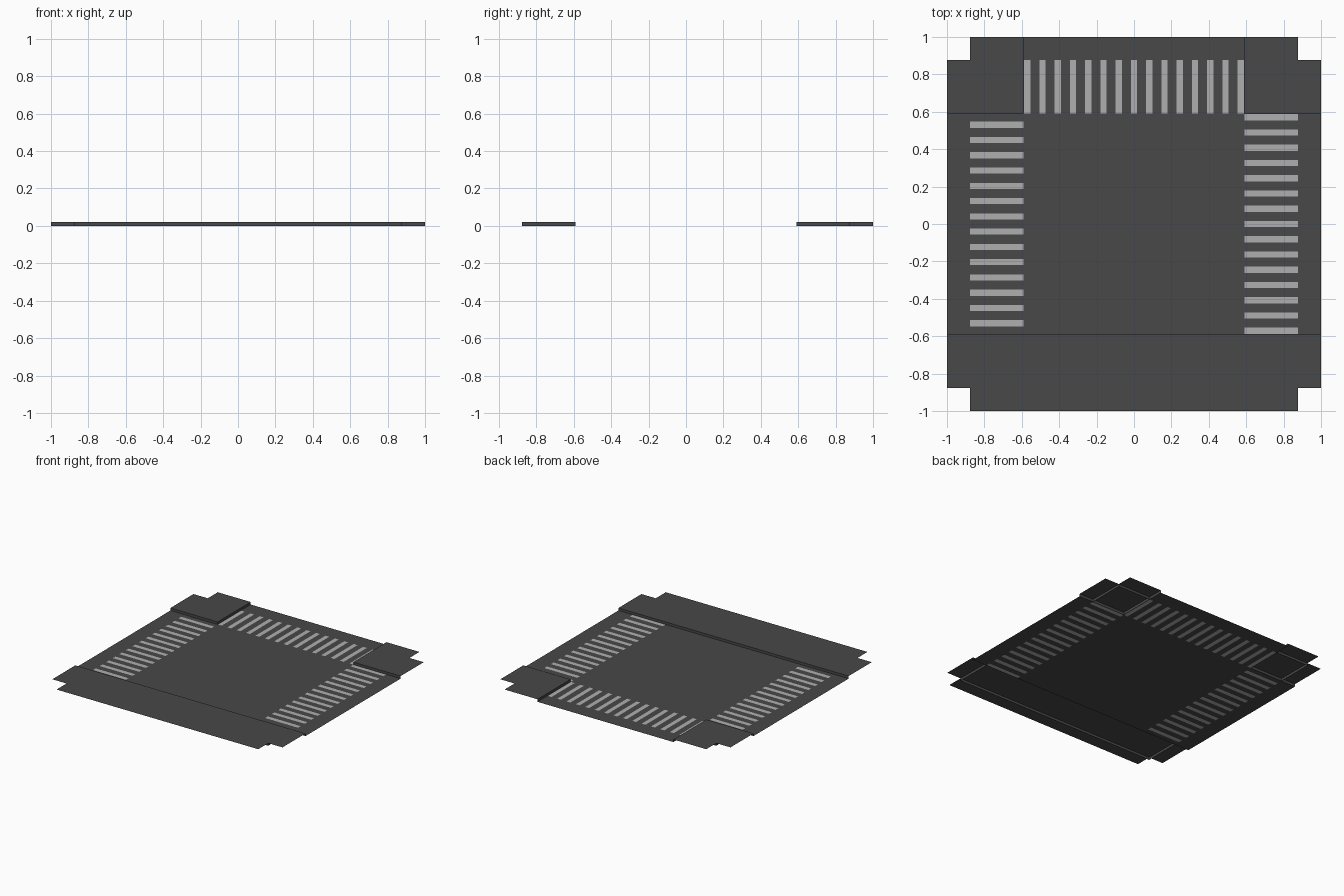
import bpy, bmesh

if "Cube" in bpy.data.objects:
    bpy.data.objects.remove(bpy.data.objects["Cube"])

I, M, O, H = 0.59, 0.876, 1.0, 0.02     # road half width, kerb wall line, outer edge, kerb height


def material(name, v):
    m = bpy.data.materials.new(name)
    m.diffuse_color = (v, v, v, 1)
    m.use_nodes = True
    m.node_tree.nodes["Principled BSDF"].inputs["Base Color"].default_value = m.diffuse_color
    return m


ASPHALT = material("asphalt_grey", 0.065)
PAINT = material("stripe_paint", 0.43)


def make(name, quads, mat):
    bm = bmesh.new()
    for q in quads:
        bm.faces.new([bm.verts.new(p) for p in q])
    bmesh.ops.remove_doubles(bm, verts=bm.verts, dist=1e-5)
    me = bpy.data.meshes.new(name)
    bm.to_mesh(me)
    bm.free()
    me.materials.append(mat)
    bpy.context.collection.objects.link(bpy.data.objects.new(name, me))


def rect(x0, x1, y0, y1, z=0.0):
    return [(x0, y0, z), (x1, y0, z), (x1, y1, z), (x0, y1, z)]


def wall(a, b):
    return [(*a, 0), (*b, 0), (*b, H), (*a, H)]


# Road centre
make("road_centre", [rect(-I, I, -I, I)], ASPHALT)


# Road arms: painted stripes tiled with asphalt between them
def arm(name, count, place):
    pitch, width = 0.0816, 0.033
    stripes, gaps, pos = [], [], -I
    for i in range(count):
        c = (i - (count - 1) / 2) * pitch
        gaps.append(place(pos, c - width / 2, I, M))
        stripes.append(place(c - width / 2, c + width / 2, I, M))
        pos = c + width / 2
    gaps += [place(pos, I, I, M), place(-I, I, M, O)]
    make(name + "_road", gaps, ASPHALT)
    make(name + "_crosswalk", stripes, PAINT)


arm("back", 15, lambda s0, s1, r0, r1: rect(s0, s1, r0, r1))
arm("right", 15, lambda s0, s1, r0, r1: rect(r0, r1, s0, s1))
arm("left", 14, lambda s0, s1, r0, r1: rect(-r1, -r0, s0, s1))

# Front pavement: raised notched sheet, kerb, and recessed walls with an open bottom
make("front_pavement", [
    rect(-M, M, -O, -M, H), rect(-M, M, -M, -I, H),
    rect(-O, -M, -M, -I, H), rect(M, O, -M, -I, H),
    wall((M, -I), (-M, -I)), wall((-M, -I), (-O, -I)), wall((O, -I), (M, -I)),
    wall((-M, -M), (M, -M)), wall((M, -M), (M, -I)), wall((-M, -I), (-M, -M)),
], ASPHALT)

# Back corner pavements, mirrored left and right
for name, s in (("left", -1), ("right", 1)):
    quads = [
        rect(I, M, I, M, H), rect(I, M, M, O, H), rect(M, O, I, M, H),
        wall((I, I), (M, I)), wall((M, I), (O, I)),
        wall((I, M), (I, I)), wall((I, O), (I, M)),
        wall((M, I), (M, M)), wall((M, M), (I, M)),
    ]
    quads = [[(s * x, y, z) for x, y, z in q][::s] for q in quads]
    make(name + "_corner_pavement", quads, ASPHALT)
